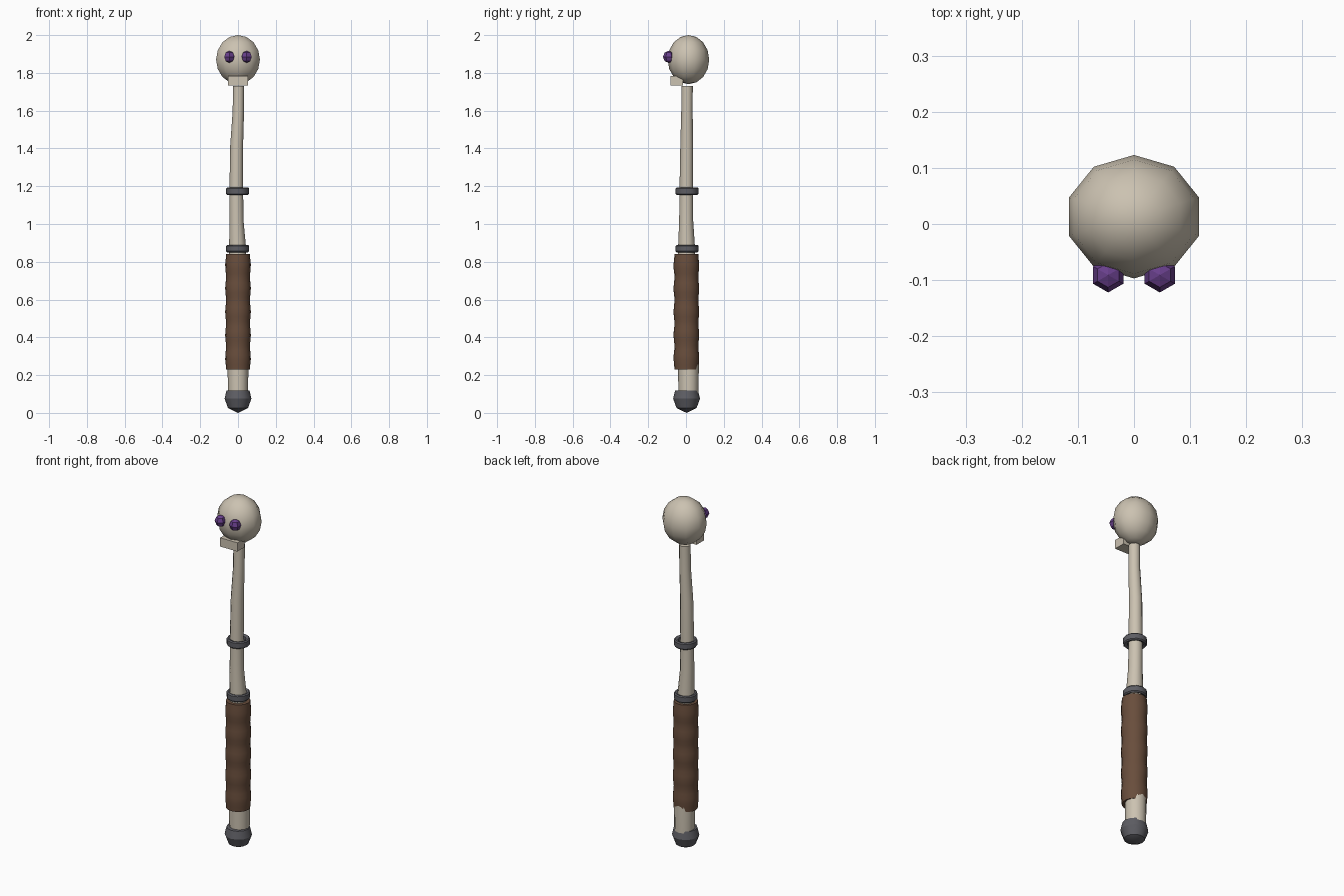
import bpy, bmesh, math

if "Cube" in bpy.data.objects:
    bpy.data.objects.remove(bpy.data.objects["Cube"])


def material(name, rgb):
    m = bpy.data.materials.new(name)
    m.diffuse_color = (*rgb, 1)
    m.use_nodes = True
    m.node_tree.nodes["Principled BSDF"].inputs["Base Color"].default_value = m.diffuse_color
    return m


BONE = material("bone", (0.60, 0.54, 0.44))
LEATHER = material("leather", (0.14, 0.075, 0.045))
METAL = material("metal", (0.11, 0.11, 0.125))
GEM = material("gem", (0.14, 0.05, 0.26))


def finish(obj, name, mat, smooth=None):
    obj.name = name
    obj.data.materials.append(mat)
    if smooth:
        bpy.ops.object.select_all(action='DESELECT')
        obj.select_set(True)
        bpy.context.view_layer.objects.active = obj
        bpy.ops.object.shade_smooth_by_angle(angle=math.radians(smooth))
    return obj


def loft(name, sections, sides, mat, closed=False, smooth=40):
    """Skin circular sections (x, y, z, radius); closed joins last to first."""
    bm = bmesh.new()
    rings = [[bm.verts.new((x + r * math.cos(2 * math.pi * i / sides),
                            y + r * math.sin(2 * math.pi * i / sides), z))
              for i in range(sides)] for x, y, z, r in sections]
    pairs = list(zip(rings, rings[1:]))
    if closed:
        pairs.append((rings[-1], rings[0]))
    for a, b in pairs:
        for i in range(sides):
            j = (i + 1) % sides
            bm.faces.new((a[i], a[j], b[j], b[i]))
    if not closed:
        bm.faces.new(rings[0])
        bm.faces.new(rings[-1])
    bmesh.ops.remove_doubles(bm, verts=bm.verts, dist=1e-5)
    bmesh.ops.recalc_face_normals(bm, faces=bm.faces)
    mesh = bpy.data.meshes.new(name)
    bm.to_mesh(mesh)
    bm.free()
    obj = bpy.data.objects.new(name, mesh)
    bpy.context.collection.objects.link(obj)
    return finish(obj, name, mat, smooth)


def ball(name, loc, scale, segments, rings, mat, smooth=None):
    bpy.ops.mesh.primitive_uv_sphere_add(segments=segments, ring_count=rings, radius=1, location=loc)
    obj = bpy.context.object
    obj.scale = scale
    bpy.ops.object.transform_apply(location=False, rotation=False, scale=True)
    return finish(obj, name, mat, smooth)


# slightly crooked bone shaft
loft("bone_shaft", [(0, 0.013, 0.08, 0.053), (0, 0.013, 0.25, 0.055),
                    (0, 0.008, 0.50, 0.052), (-0.002, 0.003, 0.87, 0.045),
                    (-0.008, 0.001, 1.02, 0.037), (-0.009, 0.002, 1.20, 0.036),
                    (-0.007, 0.004, 1.42, 0.034), (0.002, 0.005, 1.60, 0.030),
                    (0.003, 0.006, 1.73, 0.030)], 12, BONE)

# lumpy leather grip
N = 24
loft("leather_grip", [(0, 0.002, 0.23 + 0.61 * k / N,
                       0.0655 + 0.0025 * math.cos(2 * math.pi * 5 * k / N + math.pi))
                      for k in range(N + 1)], 16, LEATHER)

# metal bands
for name, z in (("lower_band", 0.87), ("upper_band", 1.174)):
    profile = [(0.040, -0.014), (0.055, -0.020), (0.061, -0.014),
               (0.061, 0.014), (0.055, 0.020), (0.040, 0.014)]
    loft(name, [(-0.002, 0.006, z + dz, r) for r, dz in profile], 12, METAL, closed=True)

# pommel
loft("pommel", [(0, 0.003, z, r) for r, z in
                ((0, 0), (0.053, 0.026), (0.071, 0.075), (0.061, 0.118), (0.03, 0.12))],
     12, METAL, smooth=30)

# skull, jaw and gem eyes
ball("skull", (0, 0.013, 1.87), (0.122, 0.110, 0.130), 10, 8, BONE, smooth=60)
bpy.ops.mesh.primitive_cube_add(size=1, location=(0, -0.05, 1.758))
jaw = bpy.context.object
jaw.scale = (0.108, 0.066, 0.05)
bpy.ops.object.transform_apply(location=False, rotation=False, scale=True)
finish(jaw, "jaw", BONE)
for side, x in (("left", -0.046), ("right", 0.046)):
    ball(f"{side}_eye", (x, -0.091, 1.885), (0.031, 0.031, 0.032), 6, 4, GEM)
